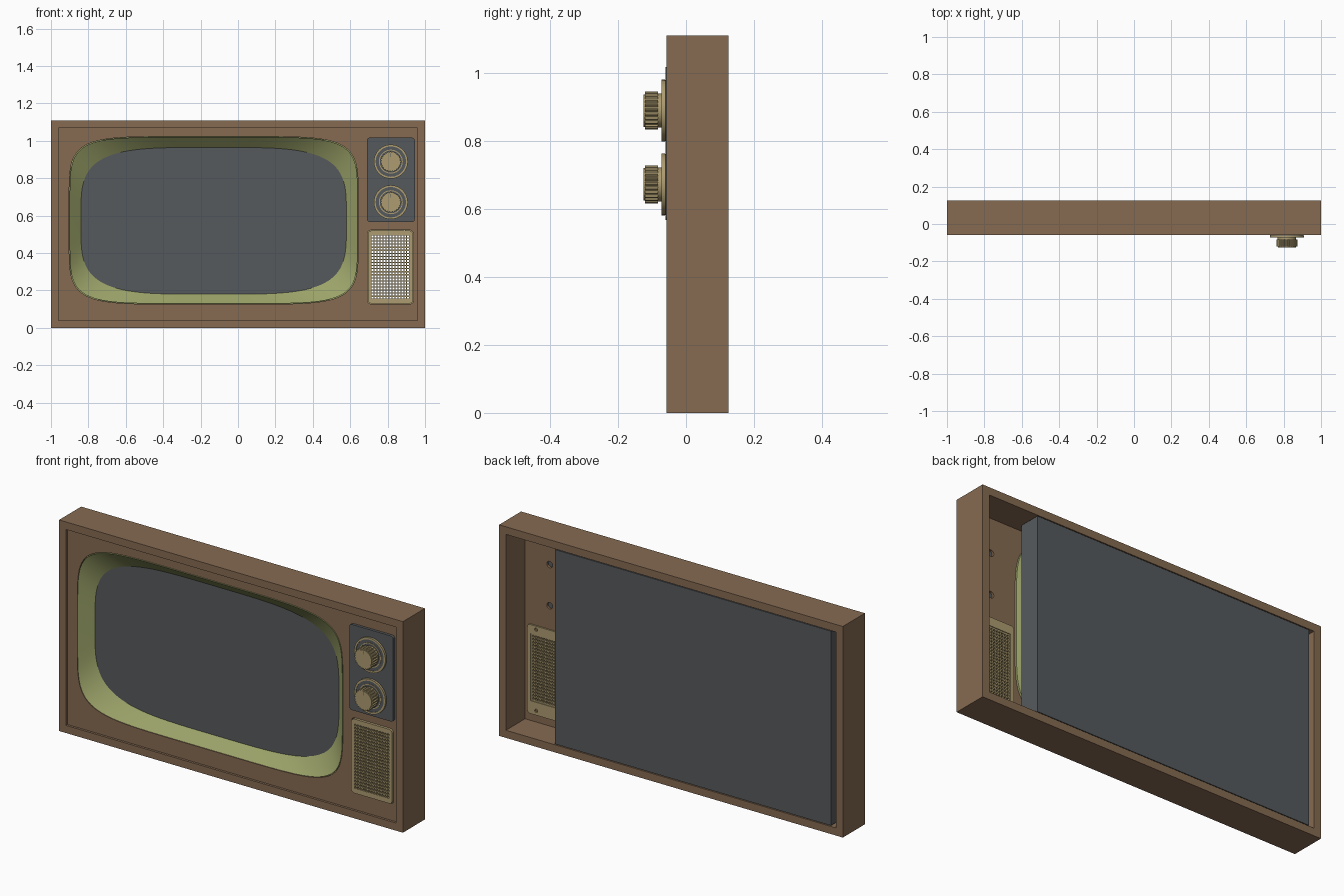
import bpy, bmesh
from math import pi, cos, sin, copysign
from mathutils import Matrix

if "Cube" in bpy.data.objects:
    bpy.data.objects.remove(bpy.data.objects["Cube"])


def material(name, rgb):
    m = bpy.data.materials.new(name)
    m.diffuse_color = (*rgb, 1)
    m.use_nodes = True
    m.node_tree.nodes["Principled BSDF"].inputs["Base Color"].default_value = m.diffuse_color
    return m


WOOD = material("walnut_brown", (0.238, 0.147, 0.084))
DARK = material("slate_grey", (0.093, 0.102, 0.108))
GREEN = material("olive_green", (0.330, 0.365, 0.140))
GOLD = material("brass_tan", (0.420, 0.335, 0.165))


# ---- outlines in the x-z plane ----
def rect(x0, x1, z0, z1):
    return [(x0, z0), (x1, z0), (x1, z1), (x0, z1)]


def round_rect(x0, x1, z0, z1, r, n=5):
    pts = []
    corners = [(x1 - r, z1 - r), (x0 + r, z1 - r), (x0 + r, z0 + r), (x1 - r, z0 + r)]
    for q, (cx, cz) in enumerate(corners):
        for i in range(n + 1):
            a = (q + i / n) * pi / 2
            pts.append((cx + r * cos(a), cz + r * sin(a)))
    return pts


def circle(cx, cz, r, n=40):
    return [(cx + r * cos(2 * pi * i / n), cz + r * sin(2 * pi * i / n)) for i in range(n)]


def gear(cx, cz, r0, r1, teeth):
    pts = []
    for i in range(teeth * 4):
        a, r = 2 * pi * i / (teeth * 4), (r1 if i % 4 < 2 else r0)
        pts.append((cx + r * cos(a), cz + r * sin(a)))
    return pts


def superellipse(cx, cz, a, b, p, n=96):
    pts = []
    for i in range(n):
        t = 2 * pi * (i + 0.5) / n
        c, s = cos(t), sin(t)
        pts.append((cx + a * copysign(abs(c) ** (2 / p), c),
                    cz + b * copysign(abs(s) ** (2 / p), s)))
    return pts


# ---- builders ----
def finish(name, mesh, mat):
    mesh.materials.clear()
    mesh.materials.append(mat)
    mesh.shade_smooth()
    mesh.set_sharp_from_angle(angle=pi / 6)
    ob = bpy.data.objects.new(name, mesh)
    bpy.context.collection.objects.link(ob)
    return ob


def plate(name, loops, y0, y1, mat):
    """Filled outline (inner loops become holes), extruded from y0 to y1."""
    cu = bpy.data.curves.new(name + "_outline", 'CURVE')
    cu.dimensions, cu.fill_mode, cu.extrude = '2D', 'BOTH', (y1 - y0) / 2
    for pts in loops:
        sp = cu.splines.new('POLY')
        sp.points.add(len(pts) - 1)
        for p, (x, z) in zip(sp.points, pts):
            p.co = (x, z, 0, 1)
        sp.use_cyclic_u = True
    tmp = bpy.data.objects.new(name + "_outline", cu)
    bpy.context.collection.objects.link(tmp)
    mesh = bpy.data.meshes.new_from_object(tmp)
    bpy.data.objects.remove(tmp)
    bpy.data.curves.remove(cu)
    mesh.transform(Matrix.Translation((0, (y0 + y1) / 2, 0)) @ Matrix.Rotation(pi / 2, 4, 'X'))
    bm = bmesh.new()
    bm.from_mesh(mesh)
    bmesh.ops.remove_doubles(bm, verts=bm.verts, dist=1e-5)
    bmesh.ops.recalc_face_normals(bm, faces=bm.faces)
    bm.to_mesh(mesh)
    bm.free()
    return finish(name, mesh, mat)


def ring_loft(name, rings, mat):
    """Closed band through (outline, y) rings, last joined to first."""
    bm = bmesh.new()
    vs = [[bm.verts.new((x, y, z)) for x, z in pts] for pts, y in rings]
    for k, a in enumerate(vs):
        b, n = vs[(k + 1) % len(vs)], len(a)
        for i in range(n):
            bm.faces.new((a[i], a[(i + 1) % n], b[(i + 1) % n], b[i]))
    bmesh.ops.recalc_face_normals(bm, faces=bm.faces)
    mesh = bpy.data.meshes.new(name)
    bm.to_mesh(mesh)
    bm.free()
    return finish(name, mesh, mat)


KNOB_X, KNOB_Z = 0.817, (0.672, 0.889)


def opening(g=0.0):
    return superellipse(-0.13, 0.575, 0.77 + g, 0.445 + g, 6)


def inner_opening(g=0.0):
    return superellipse(-0.13, 0.5725, 0.71 + g, 0.3925 + g, 4)


# Cabinet: open wooden frame with a recessed front board
plate("cabinet_frame", [rect(-1, 1, 0, 1.11), rect(-0.96, 0.96, 0.04, 1.07)],
      -0.058, 0.125, WOOD)
plate("front_board", [rect(-0.96, 0.96, 0.04, 1.07), opening(0.003),
                      round_rect(0.692, 0.938, 0.127, 0.523, 0.022)]
      + [circle(KNOB_X, z, 0.017, 20) for z in KNOB_Z], -0.046, -0.034, WOOD)

# Sloping screen surround with a flange behind the board
ring_loft("screen_surround", [
    (opening(), -0.047), (inner_opening(), 0.011), (inner_opening(0.03), 0.011),
    (opening(0.035), -0.024), (opening(0.035), -0.034), (opening(), -0.034)], GREEN)

# Flat display box
plate("display_box", [rect(-0.93, 0.675, 0.044, 1.066)], 0.011, 0.124, DARK)

# Speaker grille: perforated plate and mounting flange with screw holes
COLS, ROWS = 13, 21
PX, PZ, H = 0.206 / COLS, 0.344 / ROWS, 0.0052
holes = []
for i in range(COLS):
    for j in range(ROWS):
        cx, cz = 0.712 + (i + 0.5) * PX, 0.153 + (j + 0.5) * PZ
        holes.append(rect(cx - H, cx + H, cz - H, cz + H))
plate("speaker_grille", [round_rect(0.695, 0.935, 0.13, 0.52, 0.02)] + holes,
      -0.054, -0.030, GOLD)
plate("grille_flange", [round_rect(0.688, 0.942, 0.08, 0.548, 0.015),
                        rect(0.708, 0.922, 0.148, 0.502)]
      + [circle(0.89, z, 0.009, 12) for z in (0.103, 0.53)], -0.034, -0.026, GOLD)

# Control plate
plate("control_plate", [round_rect(0.69, 0.945, 0.567, 1.017, 0.014)],
      -0.060, -0.046, DARK)

# Two tuning dials with fluted knobs
for label, z in zip(("lower", "upper"), KNOB_Z):
    plate(label + "_dial", [circle(KNOB_X, z, 0.09, 48)], -0.069, -0.060, DARK)
    plate(label + "_dial_rim", [circle(KNOB_X, z, 0.091, 48), circle(KNOB_X, z, 0.081, 48)],
          -0.072, -0.062, GOLD)
    plate(label + "_dial_ring", [circle(KNOB_X, z, 0.064), circle(KNOB_X, z, 0.059)],
          -0.071, -0.068, GOLD)
    plate(label + "_knob_collar", [circle(KNOB_X, z, 0.05)], -0.083, -0.069, GOLD)
    plate(label + "_knob", [gear(KNOB_X, z, 0.051, 0.056, 24)], -0.121, -0.082, GOLD)
    plate(label + "_knob_cap", [circle(KNOB_X, z, 0.048)], -0.125, -0.121, GOLD)
    plate(label + "_knob_pointer", [rect(KNOB_X - 0.002, KNOB_X + 0.002, z + 0.025, z + 0.045)],
          -0.1255, -0.124, DARK)
